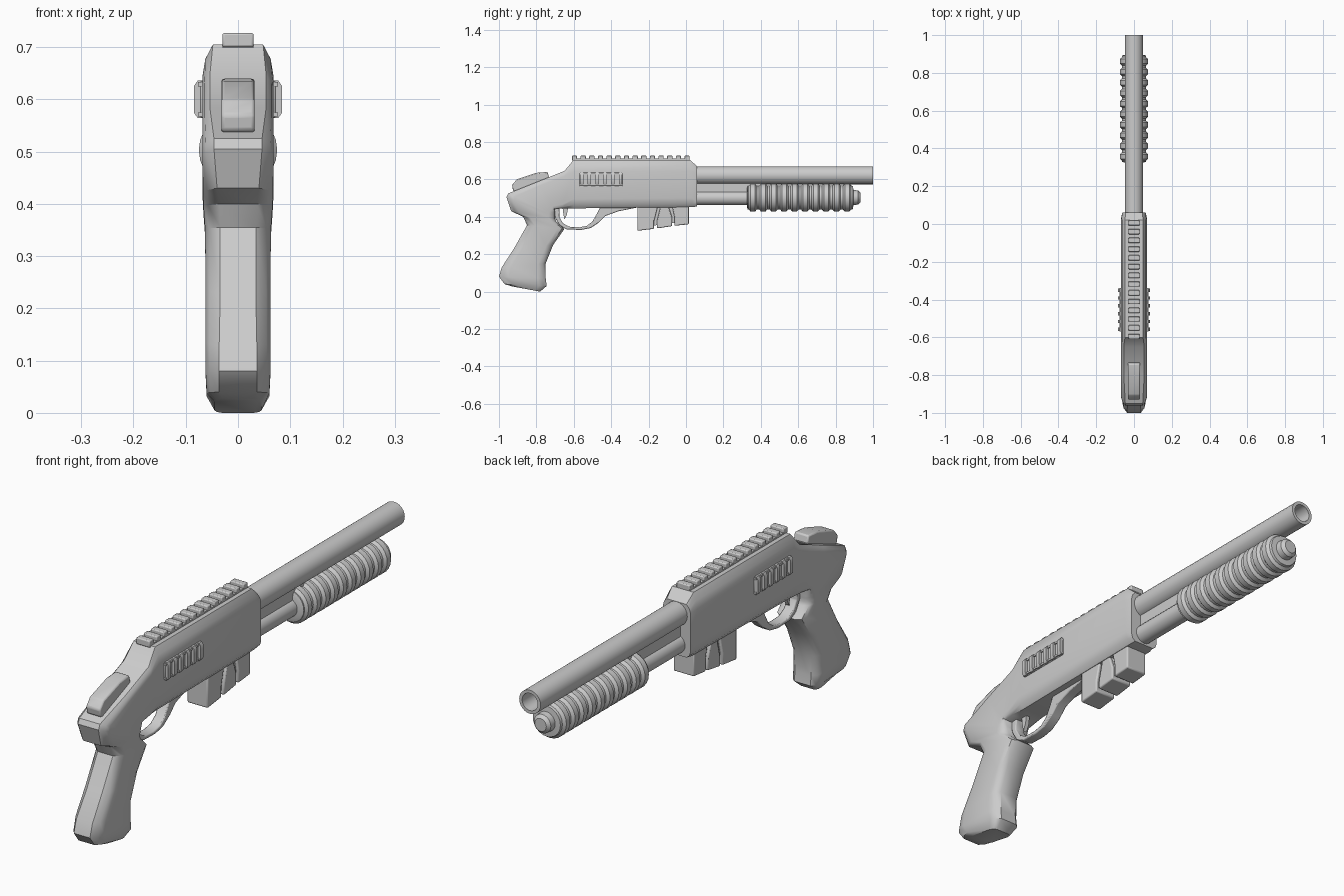
import bpy, math
from math import radians, sin, cos, pi

old = bpy.data.objects.get("Cube")
if old:
    bpy.data.objects.remove(old, do_unlink=True)

grey = bpy.data.materials.new("plain_grey")
grey.use_nodes = True
COLOR = (0.6, 0.6, 0.6, 1)
grey.diffuse_color = COLOR
grey.node_tree.nodes["Principled BSDF"].inputs["Base Color"].default_value = COLOR


def make(name, verts, faces, bevel=0, angle=40):
    mesh = bpy.data.meshes.new(name)
    mesh.from_pydata(verts, [], faces)
    mesh.materials.append(grey)
    ob = bpy.data.objects.new(name, mesh)
    bpy.context.collection.objects.link(ob)
    bpy.ops.object.select_all(action="DESELECT")
    ob.select_set(True)
    bpy.context.view_layer.objects.active = ob
    bpy.ops.object.mode_set(mode="EDIT")
    bpy.ops.mesh.select_all(action="SELECT")
    bpy.ops.mesh.normals_make_consistent(inside=False)
    bpy.ops.object.mode_set(mode="OBJECT")
    if bevel:
        mod = ob.modifiers.new("bevel", "BEVEL")
        mod.width, mod.segments = bevel, 2
    bpy.ops.object.shade_smooth_by_angle(angle=radians(angle))
    return ob


def loft(name, rings, closed=False, caps=True, bevel=0, angle=40):
    """Skin a list of equal-length rings of points."""
    n, count = len(rings[0]), len(rings)
    verts = [p for ring in rings for p in ring]
    faces = []
    for i in range(count if closed else count - 1):
        a, b = i * n, (i + 1) % count * n
        faces += [(a + j, a + (j + 1) % n, b + (j + 1) % n, b + j) for j in range(n)]
    if caps and not closed:
        faces += [tuple(range(n)), tuple(range((count - 1) * n, count * n))]
    return make(name, verts, faces, bevel, angle)


def extrude(name, profile, x0, x1, bevel=0):
    """Side profile of (y, z) points given thickness in x."""
    return loft(name, [[(x, y, z) for y, z in profile] for x in (x0, x1)], bevel=bevel)


def box(name, x0, x1, y0, y1, z0, z1, bevel=0):
    return extrude(name, [(y0, z0), (y1, z0), (y1, z1), (y0, z1)], x0, x1, bevel)


def lathe(name, profile, z, closed=False, sides=24):
    """Turn (y, radius) points around a line along y."""
    rings = [[(r * cos(2 * pi * k / sides), y, z + r * sin(2 * pi * k / sides))
              for k in range(sides)] for y, r in profile]
    return loft(name, rings, closed=closed, angle=35)


# Receiver and grip: rear/top point, front/bottom point, edge width, side width, chamfer
stations = [
    ((.06, .67), (.06, .455), .044, .062, .15),
    ((.02, .705), (.035, .452), .048, .068, .24),
    ((-.60, .705), (-.60, .445), .048, .068, .24),
    ((-.65, .645), (-.66, .445), .054, .068, .14),
    ((-.80, .585), (-.70, .44), .054, .068, .14),
    ((-.95, .525), (-.70, .415), .046, .068, .14),
    ((-.96, .505), (-.70, .405), .046, .068, .16),
    ((-.935, .43), (-.70, .39), .04, .067, .2),
    ((-.87, .40), (-.695, .375), .036, .066, .22),
    ((-.85, .355), (-.65, .335), .034, .063, .22),
    ((-.92, .23), (-.71, .25), .034, .062, .22),
    ((-.985, .13), (-.75, .15), .036, .062, .22),
    ((-1.0, .08), (-.75, .07), .036, .062, .22),
    ((-.97, .04), (-.745, .03), .036, .06, .22),
    ((-.93, .028), (-.78, .0), .03, .045, .22),
]
rings = []
for a, b, edge, side, cut in stations:
    mid = edge + (side - edge) * .72
    half = [(edge, 0), (mid, cut * .45), (side, cut), (side, 1 - cut * .8),
            (mid, 1 - cut * .3), (edge, 1)]
    section = half + [(-w, t) for w, t in reversed(half)]
    rings.append([(w, a[0] + (b[0] - a[0]) * t, a[1] + (b[1] - a[1]) * t)
                  for w, t in section])
loft("receiver_and_grip", rings, angle=38)

# Raised block behind the receiver
extrude("rear_block", [(-.93, .57), (-.905, .60), (-.80, .635), (-.74, .64),
                       (-.73, .60), (-.90, .53), (-.925, .54)], -.032, .032, .006)

# Barrel, tube and the web between them
lathe("barrel", [(.0, .048), (1, .048), (1, .035), (.0, .035)], .622, closed=True)
lathe("magazine_tube", [(.0, .038), (.36, .038)], .50)
box("barrel_web", -.018, .018, .03, .40, .52, .59)

# Ribbed sliding handle with rounded end cap
profile = [(.325, .05), (.33, .064)]
pitch, start = .056, .335
for i in range(10):
    y = start + i * pitch
    profile += [(y, .064), (y + .01, .075), (y + .034, .075), (y + .044, .064)]
profile += [(.893, .062), (.895, .04), (.92, .038), (.932, .026)]
lathe("sliding_handle", profile, .503)

# Top rail and teeth
box("rail_base", -.03, .03, -.605, .018, .695, .711)
for i in range(14):
    y = -.61 + i * .0463
    extrude("rail_tooth", [(y, .70), (y + .028, .70), (y + .028, .727), (y, .727)],
            -.03, .03, .004)

# Side vents: thin plate with six raised ribs, mirrored
for s in (-1, 1):
    box("vent_plate", s * .05, s * .072, -.57, -.34, .564, .636, .004)
    for z in (.567, .625):
        box("vent_border", s * .06, s * .077, -.57, -.34, z, z + .008)
    for i in range(6):
        y = -.567 + i * .0416
        extrude_ring = [[(s * x, yy, zz) for yy, zz in
                         ((y, .6 - h), (y + .018, .6 - h), (y + .018, .6 + h), (y, .6 + h))]
                        for x, h in ((.06, .036), (.077, .036), (.084, .026))]
        loft("vent_rib", extrude_ring)

# Trigger guard loop with its front strap, and trigger
outer = [(-.71, .45), (-.70, .395), (-.675, .352), (-.635, .332), (-.56, .330),
         (-.51, .340), (-.465, .37), (-.43, .405), (-.36, .43), (-.26, .45)]
inner = [(-.46, .45), (-.475, .42), (-.50, .375), (-.53, .352), (-.57, .344),
         (-.625, .347), (-.658, .366), (-.678, .40), (-.675, .45)]
extrude("trigger_guard", outer + inner, -.022, .022, .004)
extrude("trigger", [(-.66, .45), (-.63, .45), (-.637, .41), (-.65, .385), (-.655, .41)],
        -.008, .008)

# Stepped blocks below the receiver, separated by slanted grooves
extrude("lower_core", [(-.24, .46), (-.24, .345), (0, .375), (0, .46)], -.034, .034)
blocks = {
    "lower_block_rear": [(-.26, .46), (-.26, .325), (-.17, .336), (-.17, .38), (-.15, .46)],
    "lower_block_middle": [(-.135, .46), (-.155, .38), (-.155, .338), (-.075, .35),
                           (-.075, .40), (-.095, .46)],
    "lower_block_front": [(-.075, .46), (-.062, .40), (-.062, .352), (.015, .36), (.015, .46)],
}
for name, shape in blocks.items():
    extrude(name, shape, -.046, .046, .005)
